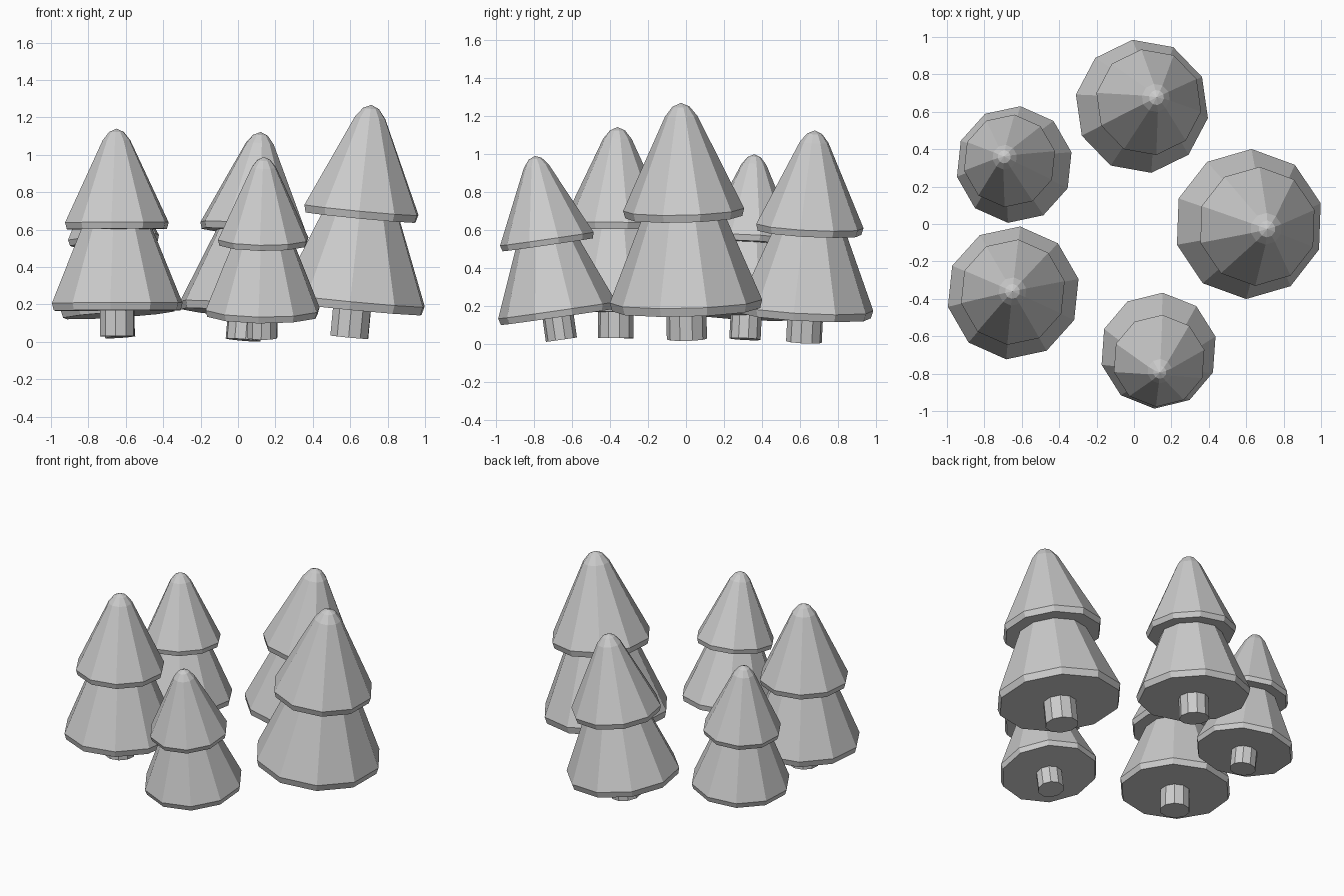
import bpy, bmesh
from math import cos, sin, pi, radians
from mathutils import Vector, Matrix

if "Cube" in bpy.data.objects:
    bpy.data.objects.remove(bpy.data.objects["Cube"])

SIDES = 10
HEIGHT = 1.25  # height of the unit tree that the profiles describe

# (radius, height) profiles, bottom to top
TRUNK = [(0.106, 0.0), (0.106, 0.24)]
LOWER = [(0.39, 0.155), (0.402, 0.2), (0.135, 0.85)]
UPPER = [(0.308, 0.645), (0.319, 0.685), (0.085, 1.18), (0.045, 1.23), (0.0, HEIGHT)]


def lathe(name, profile, matrix):
    """Closed faceted solid of revolution."""
    bm = bmesh.new()
    rings = []
    for r, z in profile:
        if r == 0:
            rings.append([bm.verts.new((0, 0, z))])
        else:
            rings.append([bm.verts.new((r * cos(2 * pi * i / SIDES), r * sin(2 * pi * i / SIDES), z))
                          for i in range(SIDES)])
    bm.faces.new(rings[0][::-1])
    for a, b in zip(rings, rings[1:]):
        for i in range(SIDES):
            j = (i + 1) % SIDES
            if len(b) == 1:
                bm.faces.new((a[i], a[j], b[0]))
            else:
                bm.faces.new((a[i], a[j], b[j], b[i]))
    if len(rings[-1]) > 1:
        bm.faces.new(rings[-1])
    mesh = bpy.data.meshes.new(name)
    bm.to_mesh(mesh)
    bm.free()
    obj = bpy.data.objects.new(name, mesh)
    obj.matrix_world = matrix
    bpy.context.collection.objects.link(obj)


# each tree: trunk foot, tip, facet spin in degrees
trees = {
    "right_tree": ((0.595, 0.005, 0.025), (0.713, -0.027, 1.267), 16),
    "back_tree": ((0.027, 0.62, 0.01), (0.122, 0.677, 1.122), 26),
    "front_tree": ((0.13, -0.655, 0.022), (0.138, -0.795, 0.988), 14),
    "back_left_tree": ((-0.63, 0.31, 0.025), (-0.695, 0.36, 0.997), 12),
    "front_left_tree": ((-0.645, -0.37, 0.03), (-0.65, -0.36, 1.14), 12),
}

for name, (foot, tip, spin) in trees.items():
    axis = Vector(tip) - Vector(foot)
    lean = Vector((0, 0, 1)).rotation_difference(axis).to_matrix().to_4x4()
    m = (Matrix.Translation(foot) @ lean @ Matrix.Rotation(radians(spin), 4, 'Z')
         @ Matrix.Scale(axis.length / HEIGHT, 4))
    lathe(name + "_trunk", TRUNK, m)
    lathe(name + "_lower_branches", LOWER, m)
    lathe(name + "_upper_branches", UPPER, m)
